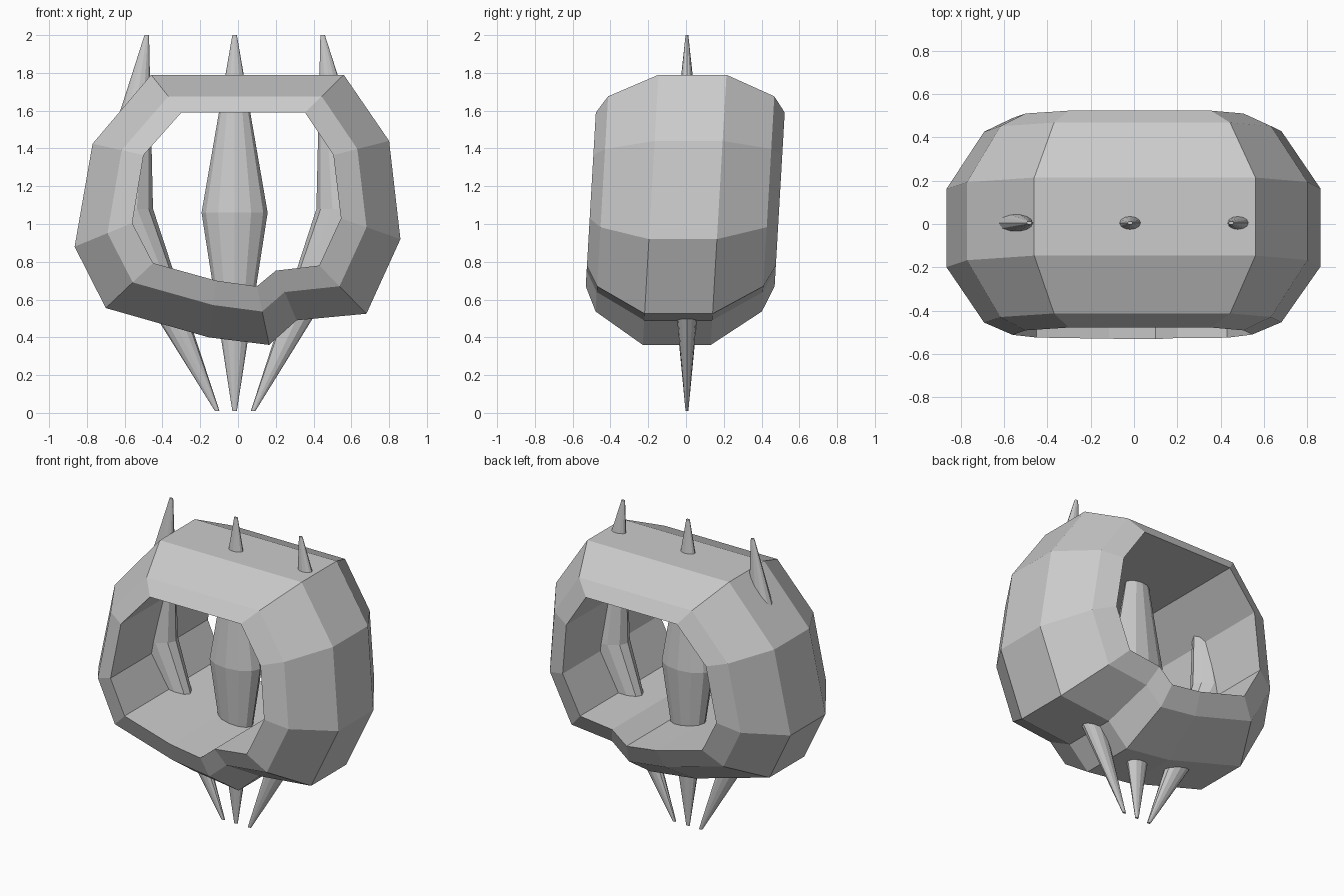
import bpy, bmesh
from math import cos, sin, pi

if "Cube" in bpy.data.objects:
    bpy.data.objects.remove(bpy.data.objects["Cube"])


def build(name, rings, close):
    """Skin a list of equal-length vertex rings; close joins last ring to first, else ends are capped."""
    bm = bmesh.new()
    loops = [[bm.verts.new(p) for p in r] for r in rings]
    n = len(loops[0])
    for k in range(len(loops) if close else len(loops) - 1):
        a, b = loops[k], loops[(k + 1) % len(loops)]
        for i in range(n):
            j = (i + 1) % n
            bm.faces.new((a[i], a[j], b[j], b[i]))
    if not close:
        bm.faces.new(loops[0])
        bm.faces.new(loops[-1])
    bmesh.ops.recalc_face_normals(bm, faces=bm.faces)
    me = bpy.data.meshes.new(name)
    bm.to_mesh(me)
    bm.free()
    ob = bpy.data.objects.new(name, me)
    bpy.context.collection.objects.link(ob)
    return ob


# Hollow faceted band: outer outline and opening outline in the x-z plane
outer = [(-.46, 1.79), (.56, 1.79), (.80, 1.44), (.86, .92), (.68, .525), (.31, .49),
         (.165, .36), (-.155, .40), (-.70, .555), (-.865, .88), (-.77, 1.425)]
inner = [(-.30, 1.59), (.355, 1.59), (.505, 1.365), (.545, 1.03), (.43, .78), (.20, .753),
         (.10, .67), (-.115, .70), (-.45, .793), (-.56, 1.005), (-.50, 1.365)]

# Cross-section: (depth, blend from opening outline to outer outline)
section = [(-.5, 0), (-.44, .43), (-.18, 1), (.18, 1), (.44, .43), (.5, 0)]
rings = []
for y, t in section:
    ring = []
    for (ox, oz), (ix, iz) in zip(outer, inner):
        z = iz + (oz - iz) * t
        ring.append((ix + (ox - ix) * t, y + .058 * (z - 1.2), z))  # slight lean
    rings.append(ring)
build("band", rings, True)


# Double-ended spikes, bent at the widest ring
def spike(name, bottom_x, mid_x, top_x, mid_z, r):
    n = 12
    levels = [(bottom_x, .01, .012), (mid_x, mid_z, r), (top_x, 2.0, .012)]
    build(name, [[(x + q * cos(2 * pi * i / n), .62 * q * sin(2 * pi * i / n) + .005, z)
                  for i in range(n)] for x, z, q in levels], False)


spike("left_spike", -.11, -.62, -.483, 1.08, .17)
spike("centre_spike", -.018, -.018, -.018, 1.06, .175)
spike("right_spike", .08, .585, .448, 1.08, .17)
